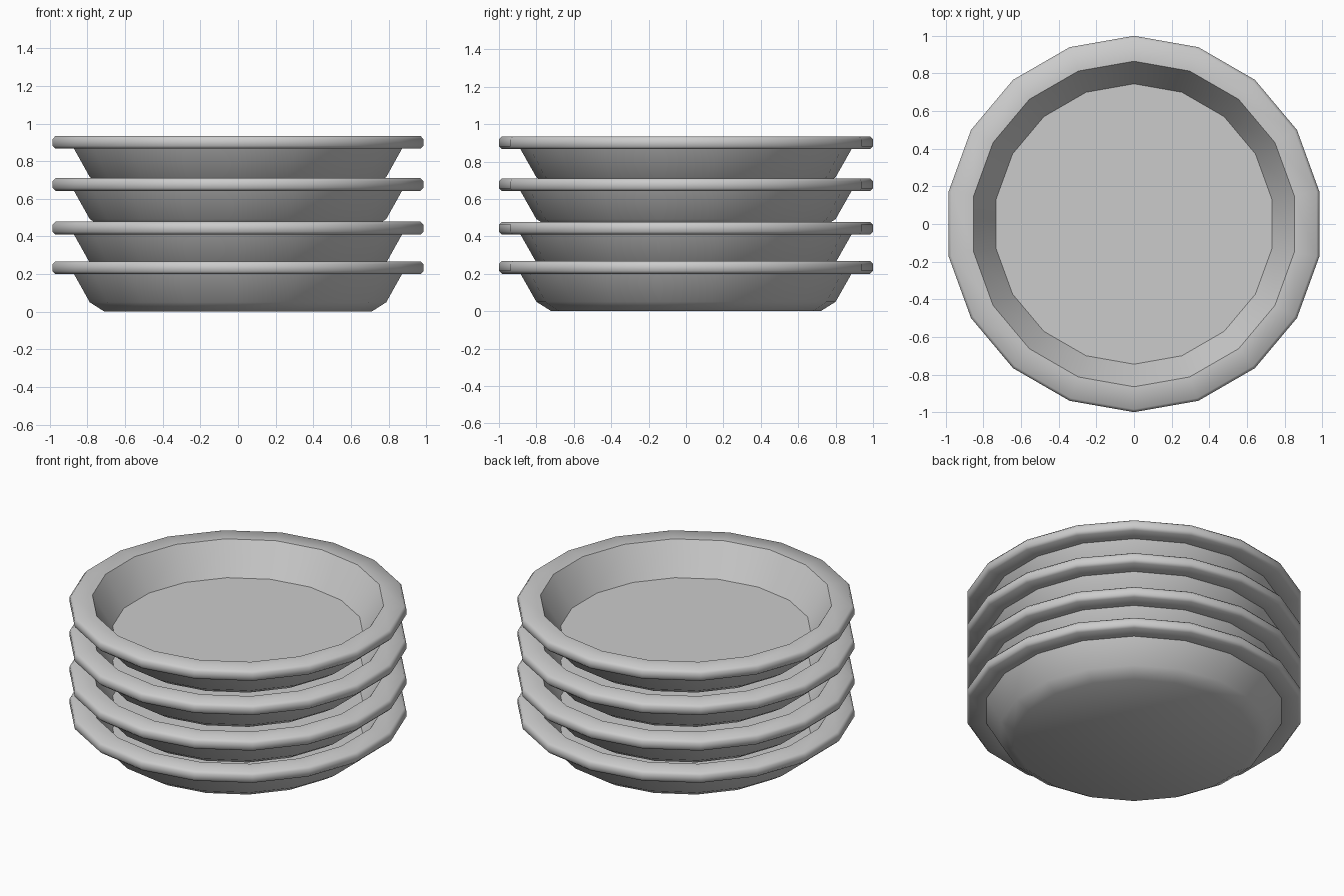
import bpy, math

if "Cube" in bpy.data.objects:
    bpy.data.objects.remove(bpy.data.objects["Cube"])

SIDES = 18
# (radius, height): outer base, flared wall, bevelled rim, inner wall, floor
PROFILE = [(0.72, 0.0), (0.80, 0.05), (0.885, 0.20), (0.985, 0.20),
           (1.0, 0.215), (1.0, 0.252), (0.985, 0.268), (0.865, 0.268),
           (0.745, 0.07)]


def make_dish(name, z):
    verts, faces = [], []
    for r, h in PROFILE:
        for i in range(SIDES):
            a = math.pi / 2 + 2 * math.pi * i / SIDES
            verts.append((r * math.cos(a), r * math.sin(a), h))
    for k in range(len(PROFILE) - 1):
        for i in range(SIDES):
            j = (i + 1) % SIDES
            a, b = k * SIDES, (k + 1) * SIDES
            faces.append((a + i, a + j, b + j, b + i))
    # underside and inner floor
    last = (len(PROFILE) - 1) * SIDES
    faces.append(tuple(reversed(range(SIDES))))
    faces.append(tuple(range(last, last + SIDES)))
    mesh = bpy.data.meshes.new(name)
    mesh.from_pydata(verts, [], faces)
    obj = bpy.data.objects.new(name, mesh)
    obj.location.z = z
    bpy.context.collection.objects.link(obj)
    bpy.ops.object.select_all(action='DESELECT')
    obj.select_set(True)
    bpy.context.view_layer.objects.active = obj
    bpy.ops.object.shade_smooth_by_angle(angle=math.radians(55))


# stack of four dishes
for n, z in enumerate((0.0, 0.21, 0.442, 0.666)):
    make_dish(f"dish_{n + 1}", z)
